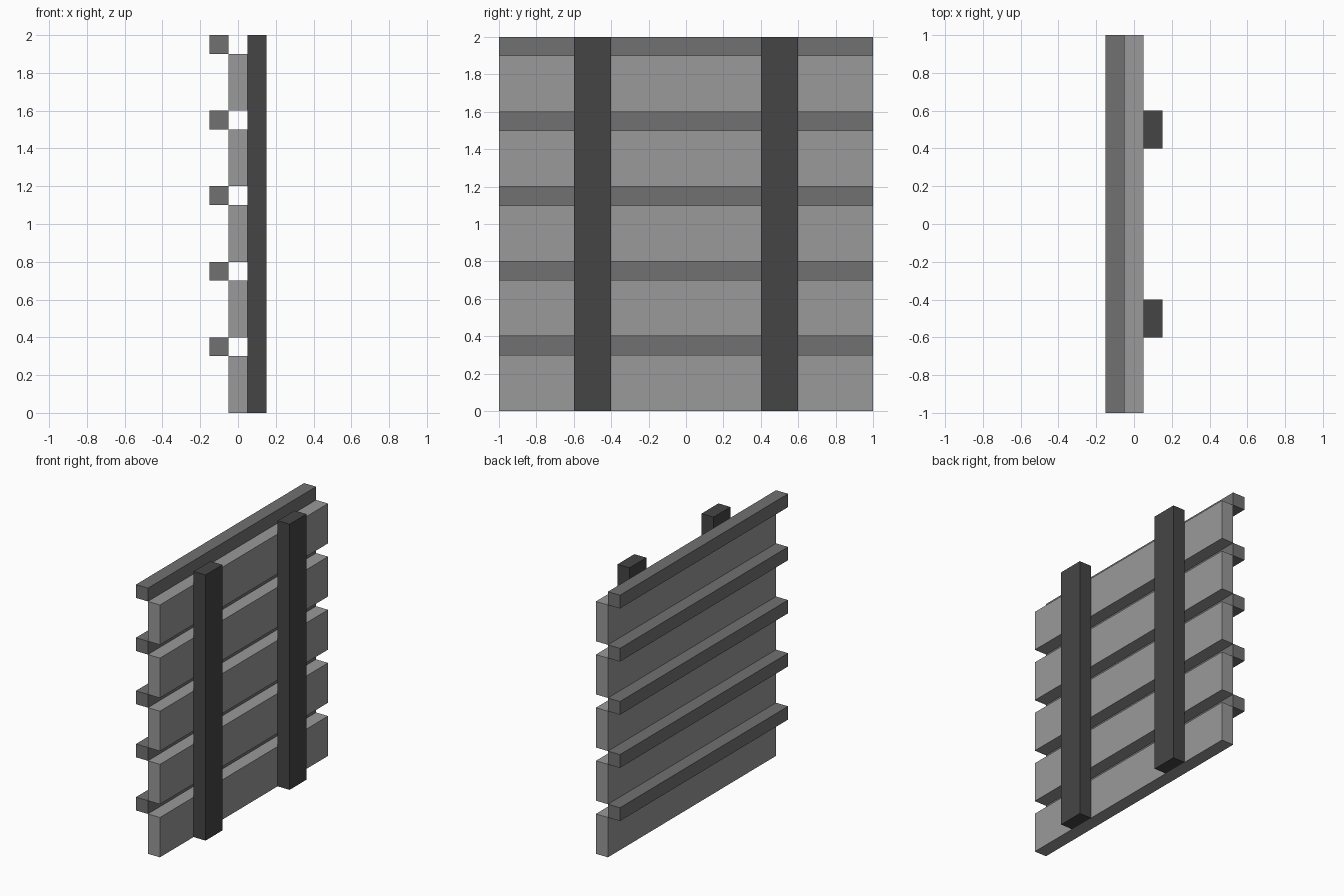
import bpy

if "Cube" in bpy.data.objects:
    bpy.data.objects.remove(bpy.data.objects["Cube"])


def material(name, value):
    mat = bpy.data.materials.new(name)
    mat.diffuse_color = (value, value, value, 1.0)
    mat.use_nodes = True
    mat.node_tree.nodes["Principled BSDF"].inputs["Base Color"].default_value = mat.diffuse_color
    return mat


LIGHT = material("light grey", 0.32)
MID = material("mid grey", 0.165)
DARK = material("dark grey", 0.06)


def box(name, center, size, mat):
    bpy.ops.mesh.primitive_cube_add(size=1, location=center)
    obj = bpy.context.object
    obj.name = name
    obj.scale = size
    bpy.ops.object.transform_apply(location=False, rotation=False, scale=True)
    obj.data.materials.append(mat)
    return obj


# Five wide planks, each with a narrow batten covering the gap above it
for i in range(5):
    z = 0.4 * i
    box(f"plank_{i + 1}", (0, 0, z + 0.15), (0.1, 2, 0.3), LIGHT)
    box(f"batten_{i + 1}", (-0.1, 0, z + 0.35), (0.1, 2, 0.1), MID)

# Two upright posts on the right side
for side, y in (("front", -0.5), ("back", 0.5)):
    box(f"{side}_post", (0.1, y, 1), (0.1, 0.2, 2), DARK)
